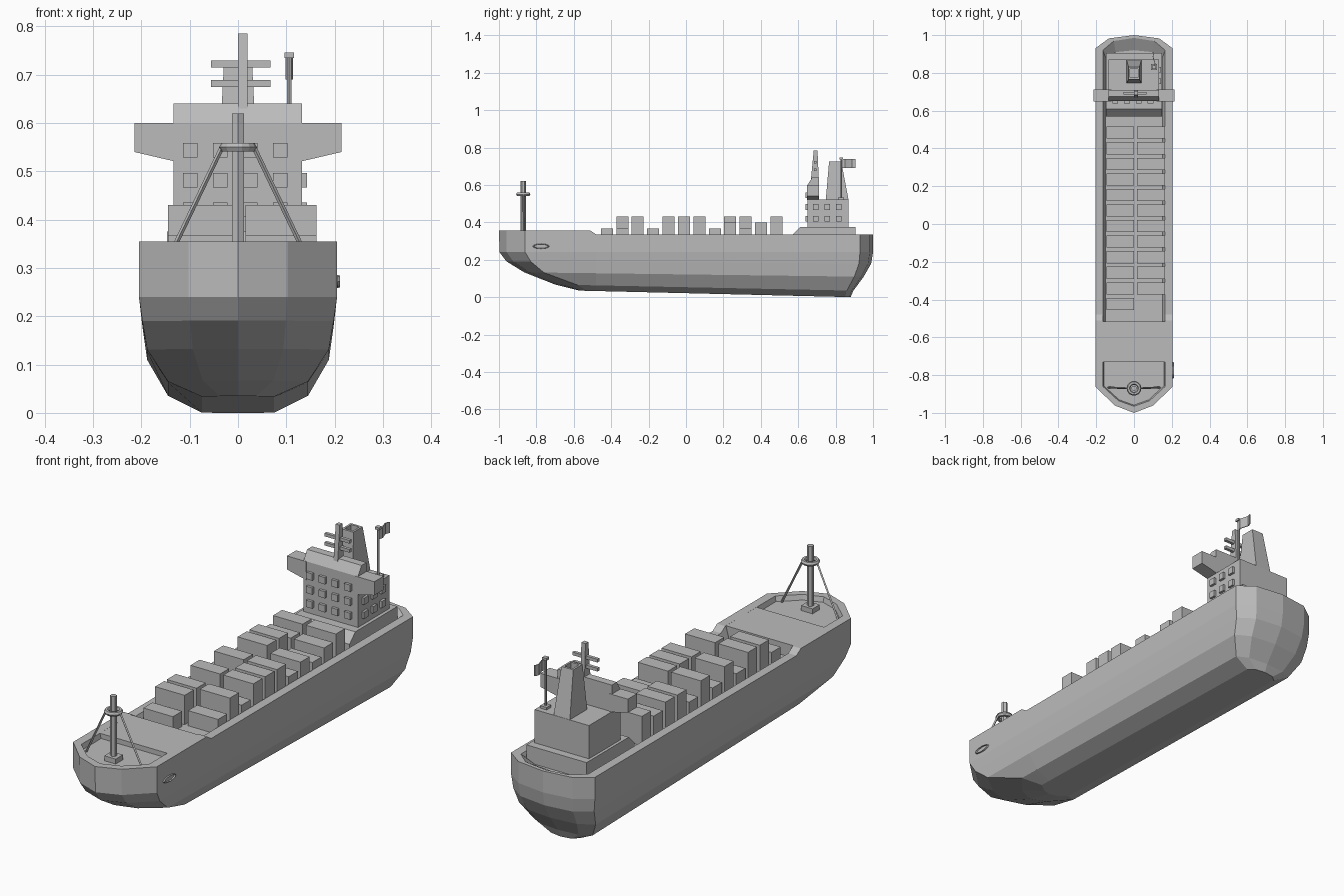
import bpy, bmesh, math
from mathutils import Vector

cube = bpy.data.objects.get("Cube")
if cube:
    bpy.data.objects.remove(cube)

grey = bpy.data.materials.new("plain grey")
grey.use_nodes = True
grey.diffuse_color = (0.5, 0.5, 0.5, 1)
grey.node_tree.nodes["Principled BSDF"].inputs["Base Color"].default_value = grey.diffuse_color


def finish(name, bm):
    bmesh.ops.recalc_face_normals(bm, faces=bm.faces)
    mesh = bpy.data.meshes.new(name)
    bm.to_mesh(mesh)
    bm.free()
    mesh.materials.append(grey)
    obj = bpy.data.objects.new(name, mesh)
    bpy.context.collection.objects.link(obj)
    return obj


def loft(name, rings):
    """Skin closed rings of equal length and cap both ends."""
    bm = bmesh.new()
    rows = [[bm.verts.new(p) for p in ring] for ring in rings]
    for a, b in zip(rows, rows[1:]):
        for i in range(len(a)):
            j = (i + 1) % len(a)
            bm.faces.new((a[i], a[j], b[j], b[i]))
    bm.faces.new(rows[0])
    bm.faces.new(rows[-1])
    return finish(name, bm)


def rect(x0, x1, y0, y1, z):
    return [(x0, y0, z), (x1, y0, z), (x1, y1, z), (x0, y1, z)]


def box(name, x0, x1, y0, y1, z0, z1):
    return loft(name, [rect(x0, x1, y0, y1, z0), rect(x0, x1, y0, y1, z1)])


def extrude_x(name, profile, x0, x1):
    return loft(name, [[(x, y, z) for y, z in profile] for x in (x0, x1)])


def bar(name, a, b, radius, sides=6):
    a, b = Vector(a), Vector(b)
    bm = bmesh.new()
    turn = (b - a).to_track_quat("Z", "Y").to_matrix().to_4x4()
    turn.translation = (a + b) / 2
    bmesh.ops.create_cone(bm, cap_ends=True, segments=sides, radius1=radius,
                          radius2=radius, depth=(b - a).length, matrix=turn)
    return finish(name, bm)


# Hull: outlines at rising levels, then the rim and the sunken hold
def outline(w, bow, shoulder, quarter, stern):
    half = [(0, bow), (w * 0.5, bow + 0.28 * (shoulder - bow)), (w, shoulder),
            (w, -0.51), (w, -0.48), (w, quarter),
            (w * 0.65, stern - 0.25 * (stern - quarter)), (0, stern)]
    return half + [(-x, y) for x, y in half[-2:0:-1]]


def low_level(z, *shape):
    tilt = 0.024 * (1 - z / 0.24)
    return [(x, y, z + tilt * (0.88 - y)) for x, y in outline(*shape)]


def rim_level(*shape):
    return [(x, y, 0.355 if y < -0.5 else 0.335) for x, y in outline(*shape)]


inner = (0.165, -0.965, -0.86, 0.92, 0.985)
floor = [(x, y, 0.3) for x, y in outline(0.15, -0.95, -0.85, 0.88, 0.92)]
loft("hull", [
    low_level(0, 0.075, -0.57, -0.53, 0.85, 0.88),
    low_level(0.035, 0.145, -0.7, -0.58, 0.86, 0.895),
    low_level(0.11, 0.188, -0.865, -0.76, 0.9, 0.95),
    low_level(0.18, 0.198, -0.96, -0.83, 0.925, 0.99),
    low_level(0.24, 0.205, -0.997, -0.86, 0.93, 1),
    rim_level(0.205, -1, -0.86, 0.93, 1),
    rim_level(*inner), floor])

# Forecastle: raised deck and a shallow well around the mast
box("forecastle_deck", -0.167, 0.167, -0.73, -0.515, 0.29, 0.3548)
bow = [(x, y) for x, y in outline(*inner) if y < -0.8]
bow = bow[:3] + [(0.165, -0.72), (-0.165, -0.72)] + bow[3:]
loft("forecastle_well", [[(x, y, z) for x, y in bow] for z in (0.3, 0.333)])

# Foremast with ring and stays
MAST_Y = -0.87
bar("foremast", (0, MAST_Y, 0.33), (0, MAST_Y, 0.62), 0.014)
box("foremast_foot", -0.028, 0.028, MAST_Y - 0.025, MAST_Y + 0.025, 0.33, 0.355)
bpy.ops.mesh.primitive_torus_add(major_radius=0.029, minor_radius=0.01, major_segments=14,
                                 minor_segments=6, location=(0, MAST_Y, 0.55))
ring = bpy.context.object
ring.name = "foremast_ring"
ring.data.materials.append(grey)
for side, word in ((1, "left"), (-1, "right")):
    bar(f"stay_{word}", (side * 0.033, MAST_Y, 0.55), (side * 0.137, MAST_Y + 0.005, 0.333), 0.005, 4)

# Oval anchor ring on the left bow
bpy.ops.mesh.primitive_torus_add(major_radius=0.04, minor_radius=0.005, major_segments=12,
                                 minor_segments=4, location=(0.206, -0.775, 0.272),
                                 rotation=(0, math.pi / 2, 0))
hawse = bpy.context.object
hawse.name = "anchor_ring"
hawse.scale.x = 0.3
hawse.data.materials.append(grey)

# Containers: two columns, one digit per row for the height step
columns = {"right": (-0.145, 0.0, "022020202212"), "left": (0.016, 0.163, "-02022201012")}
heights = {"0": 0.367, "1": 0.4, "2": 0.43}
for word, (x0, x1, steps) in columns.items():
    for row, step in enumerate(steps):
        if step in heights:
            y = -0.423 + row * 0.0824
            box(f"container_{word}_{row + 1}", x0, x1, y - 0.032, y + 0.032, 0.295, heights[step])

# Deckhouse, tower and bridge
extrude_x("deckhouse_base", [(0.57, 0.295), (0.57, 0.335), (0.61, 0.375), (0.905, 0.375),
                             (0.905, 0.295)], -0.147, 0.147)
box("tower", -0.134, 0.132, 0.65, 0.87, 0.37, 0.522)
extrude_x("bridge", [(0.65, 0.51), (0.65, 0.6), (0.675, 0.64), (0.71, 0.64), (0.71, 0.51)],
          -0.134, 0.132)
for side, word in ((1, "left"), (-1, "right")):
    wing = [(0.12, 0.518), (0.214, 0.54), (0.214, 0.6), (0.12, 0.6)]
    loft(f"bridge_wing_{word}", [[(side * x, y, z) for x, z in wing] for y in (0.648, 0.712)])

# Windows on the front and the left side
for r, z in enumerate((0.42, 0.482, 0.544)):
    for c in range(4):
        x = -0.099 + c * 0.062
        box(f"front_window_{r}_{c}", x - 0.015, x + 0.015, 0.638, 0.655, z - 0.015, z + 0.015)
    for c in range(3 if r < 2 else 0):
        y = 0.693 + c * 0.062
        box(f"side_window_{r}_{c}", 0.125, 0.143, y - 0.015, y + 0.015, z - 0.015, z + 0.015)

# Hollow tapered funnel
loft("funnel", [rect(-0.04, 0.04, 0.747, 0.87, 0.515), rect(-0.029, 0.029, 0.765, 0.83, 0.725),
                rect(-0.02, 0.02, 0.775, 0.82, 0.725), rect(-0.02, 0.02, 0.775, 0.82, 0.69)])

# Radar mast with cross bars
loft("radar_mast", [rect(0, 0.02, 0.668, 0.71, 0.63), rect(0, 0.02, 0.683, 0.703, 0.785)])
for i, z in enumerate((0.682, 0.722)):
    box(f"radar_bar_{i + 1}", -0.056, 0.067, 0.685, 0.699, z - 0.007, z + 0.007)

# Flagpole and rippled flag
FX, FY = 0.106, 0.83
bar("flagpole", (FX, FY, 0.515), (FX, FY, 0.74), 0.005)
box("flagpole_foot", FX - 0.016, FX + 0.016, FY - 0.016, FY + 0.016, 0.515, 0.533)
box("flagpole_cap", FX - 0.01, FX + 0.01, FY - 0.01, FY + 0.01, 0.735, 0.746)
slices = []
for i in range(5):
    x, y = FX + 0.006 * math.sin(i * 1.6), FY + i * 0.019
    slices.append([(x + dx, y, z) for dx, z in
                   ((-0.002, 0.69), (0.002, 0.69), (0.002, 0.738), (-0.002, 0.738))])
loft("flag", slices)
